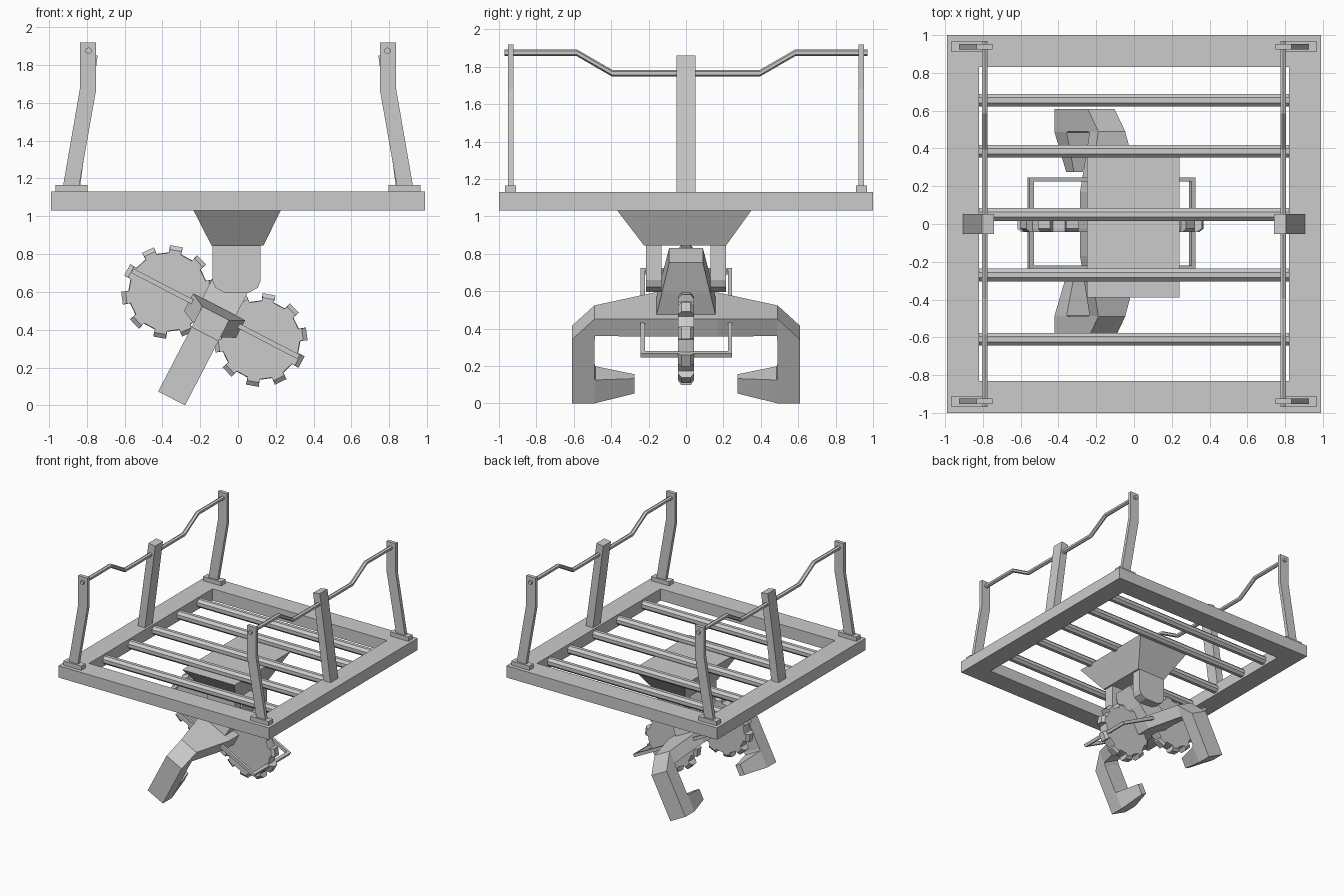
import bpy, bmesh, math
from mathutils import Matrix, Vector

if "Cube" in bpy.data.objects:
    bpy.data.objects.remove(bpy.data.objects["Cube"])


def loft(name, rings, matrix=None):
    """Join equal-length rings of points into a closed solid."""
    bm = bmesh.new()
    rows = [[bm.verts.new(p) for p in r] for r in rings]
    n = len(rows[0])
    for a, b in zip(rows, rows[1:]):
        for i in range(n):
            bm.faces.new((a[i], a[(i + 1) % n], b[(i + 1) % n], b[i]))
    bm.faces.new(rows[0])
    bm.faces.new(rows[-1])
    bmesh.ops.recalc_face_normals(bm, faces=bm.faces)
    me = bpy.data.meshes.new(name)
    if matrix:
        bm.transform(matrix)
    bm.to_mesh(me)
    bm.free()
    ob = bpy.data.objects.new(name, me)
    bpy.context.collection.objects.link(ob)
    return ob


def rect(x0, x1, y0, y1, z):
    return [(x0, y0, z), (x1, y0, z), (x1, y1, z), (x0, y1, z)]


def box(name, x0, x1, y0, y1, z0, z1, matrix=None):
    return loft(name, [rect(x0, x1, y0, y1, z0), rect(x0, x1, y0, y1, z1)], matrix)


def prism(name, pts, y0, y1):
    """Extrude an x-z profile along y."""
    return loft(name, [[(x, y, z) for x, z in pts] for y in (y0, y1)])


# Rectangular bed frame
bm = bmesh.new()
loops = [[bm.verts.new(p) for p in rect(-x, x, -y, y, z)]
         for x, y, z in ((.99, 1, 1.03), (.99, 1, 1.13), (.82, .83, 1.13), (.82, .83, 1.03))]
for a, b in zip(loops, loops[1:] + loops[:1]):
    for i in range(4):
        bm.faces.new((a[i], a[(i + 1) % 4], b[(i + 1) % 4], b[i]))
bmesh.ops.recalc_face_normals(bm, faces=bm.faces)
me = bpy.data.meshes.new("bed_frame")
bm.to_mesh(me)
bm.free()
bpy.context.collection.objects.link(bpy.data.objects.new("bed_frame", me))

# Cross bars
for y in (.655, .385, .05, -.27, -.61):
    ring = [(y + .037 * math.cos(math.pi * (i + .5) / 4), 1.08 + .037 * math.sin(math.pi * (i + .5) / 4))
            for i in range(8)]
    loft("cross_bar", [[(x, a, b) for a, b in ring] for x in (-.825, .825)])

for s in (-1, 1):
    # Corner posts with foot plates
    for t in (-1, 1):
        box("post_foot", s * .795, s * .965, t * .91, t * .968, 1.13, 1.165)
        prof = [(.925, 1.16), (.835, 1.68), (.835, 1.92), (.75, 1.92), (.75, 1.67), (.84, 1.16)]
        prism("corner_post", [(s * x, z) for x, z in prof], t * .923, t * .953)
    # Leaning middle post
    prism("middle_post", [(s * x, z) for x, z in
                          ((.908, 1.12), (.805, 1.86), (.742, 1.85), (.84, 1.12))], -.052, .052)
    # Bent hand rail
    path = [(-.97, 1.875), (-.585, 1.875), (-.395, 1.765), (.395, 1.765), (.585, 1.875), (.97, 1.875)]
    loft("hand_rail", [[(s * .79 + .018 * math.cos(math.pi * (k + .5) / 3), y,
                         z + .018 * math.sin(math.pi * (k + .5) / 3)) for k in range(6)]
                       for y, z in path])

# Tapered mount under the bed
loft("tapered_mount", [rect(-.14, .135, -.225, .215, .845), rect(-.25, .24, -.39, .37, 1.06)])

# Yoke ears with rounded lower corners
ear = [(-.135, .86), (-.135, .66), (-.12, .622), (-.07, .595), (.055, .595),
       (.105, .622), (.12, .66), (.12, .86)]
for s in (-1, 1):
    prism("yoke_ear", ear, s * .13, s * .215)

# Tilted claw assembly: local x across, local z up
tilt = Matrix.Translation((-.125, 0, .4725)) @ Matrix.Rotation(math.radians(27.4), 4, 'Y')

# Neck between the yoke and the claw
loft("claw_neck", [rect(-.1, .1, -.17, .17, 0), rect(-.1, .1, -.13, .13, .18),
                   rect(-.085, .085, -.09, .09, .36)], tilt)

# Claw: outer y, outer z, inner y, inner z, half width
secs = [(.17, .055, .17, -.05, .155), (.49, .016, .485, -.085, .08), (.61, -.107, .49, -.12, .08),
        (.61, -.491, .49, -.33, .08), (.49, -.491, .485, -.35, .08), (.275, -.46, .275, -.37, .025)]
full = [(-a, b, -c, d, h) for a, b, c, d, h in reversed(secs)] + secs
loft("grab_claw", [[(-h, a, b), (h, a, b), (h, c, d), (-h, c, d)] for a, b, c, d, h in full], tilt)


# Toothed wheels
def gear_ring(u, y, root, tip):
    pts = []
    for k in range(10):
        for da, r in ((-9, root), (-8, tip), (8, tip), (9, root)):
            a = math.radians(35 + 36 * k + da)
            pts.append((u + r * math.cos(a), y, r * math.sin(a)))
    return pts


for s in (-1, 1):
    u = s * .276
    loft("toothed_wheel", [gear_ring(u, -.042, .207, .225), gear_ring(u, -.025, .21, .248),
                           gear_ring(u, .025, .21, .248), gear_ring(u, .042, .207, .225)], tilt)
    # Guard loop around each wheel
    for y in (-.22, .225):
        box("guard_arm", s * .1, s * .495, y, y + math.copysign(.022, y), 0, .026, tilt)
    box("guard_end", s * .47, s * .495, -.22, .225, 0, .026, tilt)
